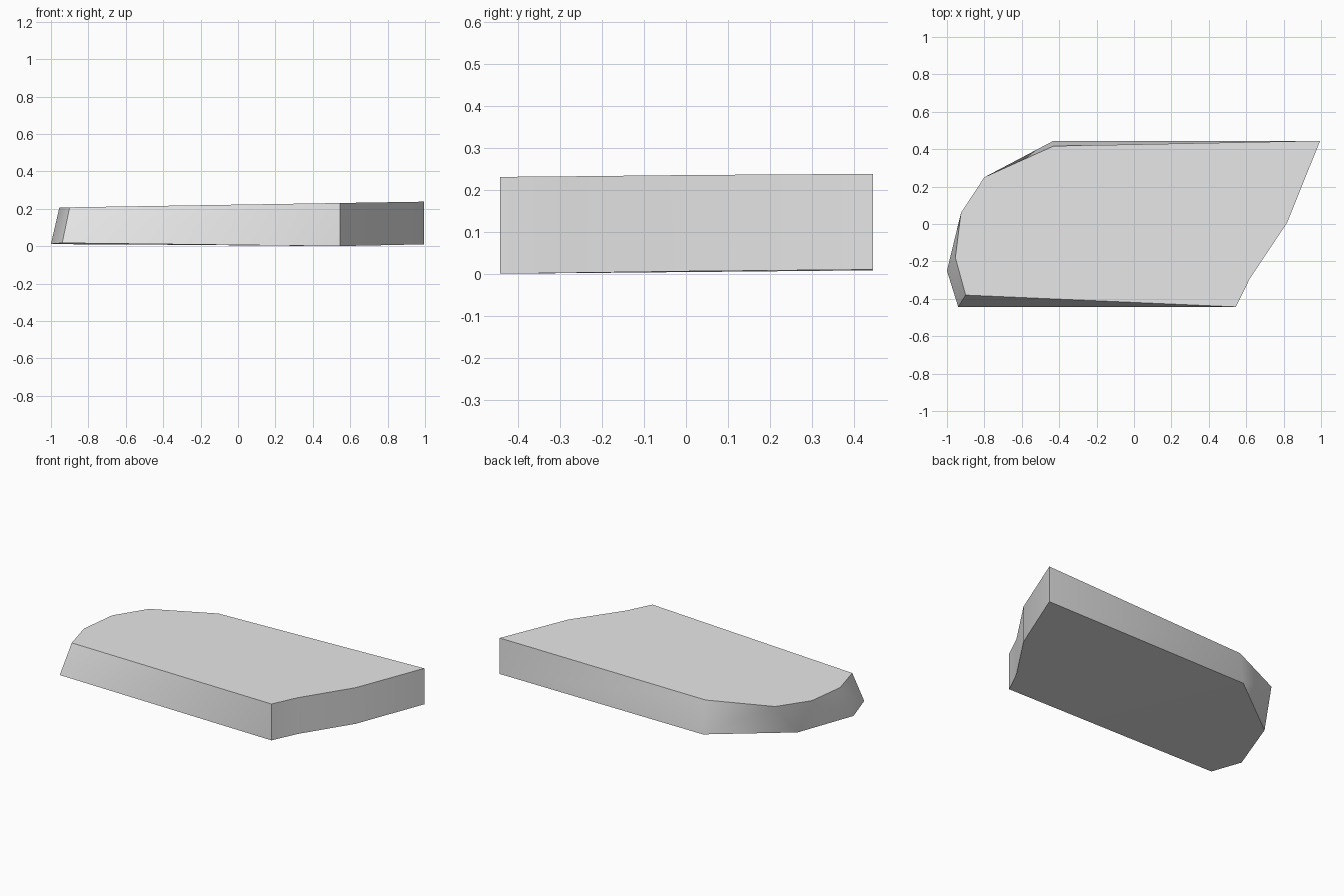
import bpy, bmesh, math

if "Cube" in bpy.data.objects:
    bpy.data.objects.remove(bpy.data.objects["Cube"])

# Outlines, matched point for point (two lower points merge under the back left corner)
top = [(0.995, 0.445), (-0.43, 0.417), (-0.80, 0.25), (-0.925, 0.06), (-0.955, -0.18),
       (-0.90, -0.38), (0.545, -0.443), (0.62, -0.29), (0.82, 0.01)]
bottom = [(0.995, 0.445, 0.01), (-0.43, 0.445, 0.008), (-0.863, 0.114, 0.01),
          (-0.863, 0.114, 0.01), (-1.0, -0.25, 0.012), (-0.94, -0.443, 0.017),
          (0.545, -0.443, 0.0), (0.62, -0.29, 0.002), (0.82, 0.01, 0.006)]

bm = bmesh.new()
# The upper face tilts slightly, rising towards +x
upper = [bm.verts.new((x, y, 0.222 + 0.016 * x)) for x, y in top]
lower = []
for i, p in enumerate(bottom):
    lower.append(lower[-1] if i and p == bottom[i - 1] else bm.verts.new(p))

# Sides: strips between the outlines, split along the outward diagonal
n = len(top)
for i in range(n):
    j = (i + 1) % n
    a, b, c, d = upper[i], upper[j], lower[j], lower[i]
    tris = [(a, b, c), (a, c, d)] if i in (3, 4) else [(a, b, d), (b, c, d)]
    for t in tris:
        if len(set(t)) == 3:
            bm.faces.new(t)

# Top and underside
bm.faces.new(upper)
bm.faces.new(list(dict.fromkeys(lower)))
bmesh.ops.triangulate(bm, faces=[f for f in bm.faces if len(f.verts) > 4])
bmesh.ops.recalc_face_normals(bm, faces=bm.faces)

mesh = bpy.data.meshes.new("stone_slab")
bm.to_mesh(mesh)
bm.free()
slab = bpy.data.objects.new("stone_slab", mesh)
bpy.context.collection.objects.link(slab)

# Plain grey stone
grey = bpy.data.materials.new("light grey stone")
grey.diffuse_color = (0.8, 0.8, 0.8, 1)
grey.use_nodes = True
grey.node_tree.nodes["Principled BSDF"].inputs["Base Color"].default_value = grey.diffuse_color
mesh.materials.append(grey)

# Soft shading along the sides, sharp rims
bpy.context.view_layer.objects.active = slab
slab.select_set(True)
bpy.ops.object.shade_smooth_by_angle(angle=math.radians(30))
